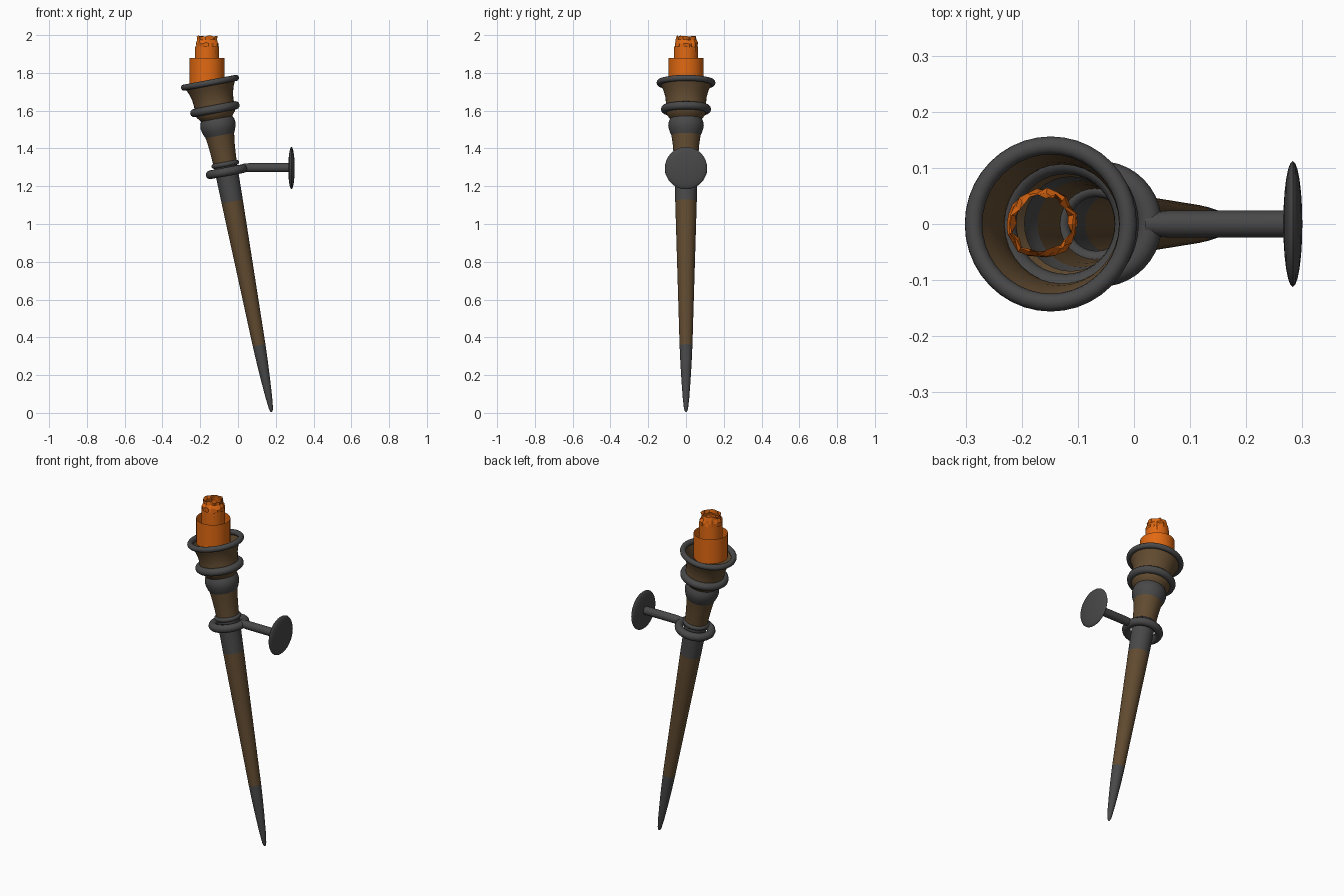
import bpy, bmesh, math, random
from mathutils import Matrix, Vector

if "Cube" in bpy.data.objects:
    bpy.data.objects.remove(bpy.data.objects["Cube"])

random.seed(4)
TILT = math.radians(-10.6)
AXIS = Matrix.Translation((0.178, 0, 0.004)) @ Matrix.Rotation(TILT, 4, 'Y')


def material(name, color):
    m = bpy.data.materials.new(name)
    m.diffuse_color = (*color, 1)
    m.use_nodes = True
    m.node_tree.nodes["Principled BSDF"].inputs["Base Color"].default_value = m.diffuse_color
    return m


IRON = material("dark_iron", (0.065, 0.065, 0.065))
WOOD = material("brown_wood", (0.12, 0.07, 0.03))
FIRE = material("orange_flame", (0.75, 0.14, 0.006))


def make(name, bm, mat, matrix=Matrix(), smooth=True):
    mesh = bpy.data.meshes.new(name)
    bm.to_mesh(mesh)
    bm.free()
    mesh.transform(matrix)
    mesh.materials.append(mat)
    ob = bpy.data.objects.new(name, mesh)
    bpy.context.collection.objects.link(ob)
    if smooth:
        bpy.ops.object.select_all(action='DESELECT')
        ob.select_set(True)
        bpy.context.view_layer.objects.active = ob
        bpy.ops.object.shade_smooth_by_angle(angle=math.radians(40))
    return ob


def lathe(name, profile, mat, matrix=AXIS, n=32, jitter=0.0, closed=False, smooth=True):
    """Open surface of revolution from (radius, height) points."""
    bm = bmesh.new()
    rings = []
    for r, z in profile:
        ring = []
        for i in range(n):
            a = 2 * math.pi * i / n
            q = r + random.uniform(-jitter, jitter)
            dz = random.uniform(-jitter, jitter) * 0.6
            ring.append(bm.verts.new((q * math.cos(a), q * math.sin(a), z + dz)))
        rings.append(ring)
    pairs = list(zip(rings, rings[1:]))
    if closed:
        pairs.append((rings[-1], rings[0]))
    for lo, hi in pairs:
        for i in range(n):
            j = (i + 1) % n
            bm.faces.new((lo[i], lo[j], hi[j], hi[i]))
    bmesh.ops.remove_doubles(bm, verts=bm.verts, dist=1e-5)
    bmesh.ops.recalc_face_normals(bm, faces=bm.faces) if closed else None
    return make(name, bm, mat, matrix, smooth)


def torus(name, R, r, s, matrix=AXIS, squash=1.0):
    k = 12
    prof = [(R + r * math.cos(2 * math.pi * i / k),
             s + r * squash * math.sin(2 * math.pi * i / k)) for i in range(k)]
    return lathe(name, prof, IRON, matrix, 40, closed=True)


# Tapered shaft: iron tip, wooden handle, iron band
lathe("iron_tip", [(0, 0), (0.006, 0.004), (0.011, 0.02), (0.0175, 0.08), (0.024, 0.17),
                   (0.030, 0.27), (0.034, 0.36)], IRON)
lathe("wooden_handle", [(0.034, 0.36), (0.0455, 0.75), (0.057, 1.135)], WOOD)
lathe("iron_band", [(0.057, 1.135), (0.062, 1.33)], IRON)
torus("upper_collar", 0.061, 0.013, 1.335)

# Flared neck and cup
lathe("wooden_neck", [(0.062, 1.33), (0.065, 1.38), (0.070, 1.44), (0.077, 1.49)], WOOD)
lathe("iron_bulge", [(0.077, 1.49), (0.084, 1.505), (0.091, 1.525), (0.094, 1.545),
                     (0.091, 1.565), (0.084, 1.58)], IRON)
lathe("wooden_cup", [(0.084, 1.58), (0.092, 1.59), (0.104, 1.605), (0.108, 1.63),
                     (0.106, 1.665), (0.110, 1.70), (0.120, 1.735), (0.138, 1.772)], WOOD)
torus("cup_ring", 0.111, 0.022, 1.632)
torus("cup_rim", 0.140, 0.016, 1.774)

# Wall bracket: holding ring, arm and wall plate
torus("bracket_ring", 0.089, 0.023, 1.295)
along_x = Matrix.Rotation(math.pi / 2, 4, 'Y')
lathe("bracket_arm", [(0.020, 0.02), (0.024, 0.06), (0.024, 0.28)], IRON,
      Matrix.Translation((0, 0, 1.298)) @ along_x, 16)
bm = bmesh.new()
bmesh.ops.create_uvsphere(bm, u_segments=32, v_segments=12, radius=1)
make("wall_plate", bm, IRON, Matrix.Translation((0.283, 0, 1.296)) @ along_x
     @ Matrix.Diagonal((0.112, 0.112, 0.017, 1)))

# Flame: three nested open upright tubes, the innermost ragged
FLAME = Matrix.Translation((-0.164, 0, 0))
lathe("flame_outer", [(0.093, 1.735), (0.093, 1.88)], FIRE, FLAME)
lathe("flame_middle", [(0.064, 1.78), (0.064, 1.94)], FIRE, FLAME)
lathe("flame_core", [(0.058, 1.87), (0.058, 1.91), (0.059, 1.935), (0.060, 1.957),
                     (0.052, 1.975), (0.053, 1.995)], FIRE, FLAME, 22, 0.007, smooth=False)
